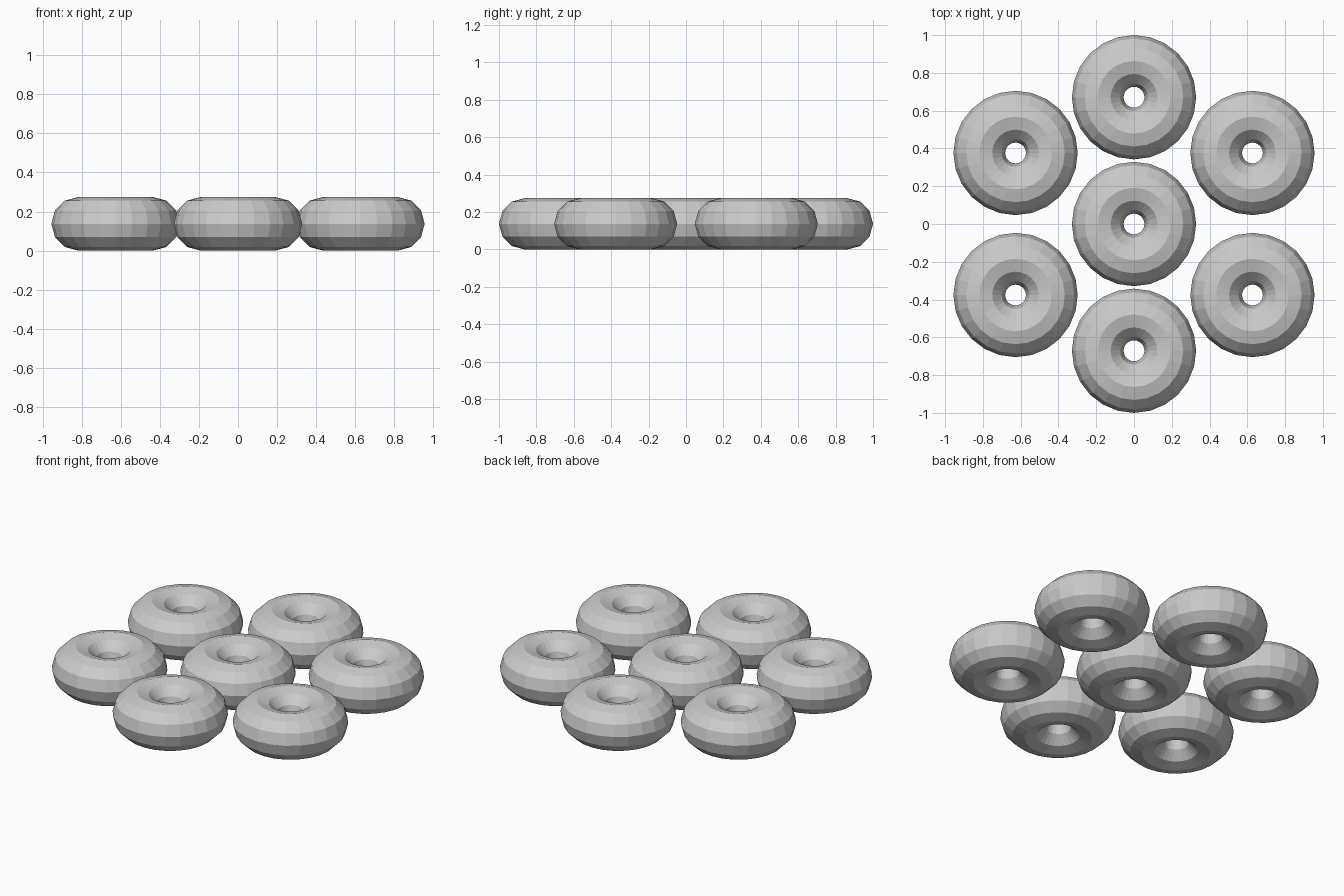
import bpy

if "Cube" in bpy.data.objects:
    bpy.data.objects.remove(bpy.data.objects["Cube"])

MAJOR, MINOR = 0.192, 0.137   # ring radius and tube radius

# centre ring plus six rings around it
centres = [(0, 0), (0, 0.671), (0, -0.671)]
centres += [(sx * 0.627, sy * 0.376) for sx in (-1, 1) for sy in (-1, 1)]

for i, (x, y) in enumerate(centres):
    bpy.ops.mesh.primitive_torus_add(
        major_radius=MAJOR, minor_radius=MINOR,
        major_segments=24, minor_segments=12,
        location=(x, y, MINOR))
    ring = bpy.context.object
    ring.name = "centre_ring" if i == 0 else f"outer_ring_{i}"
    bpy.ops.object.shade_flat()
